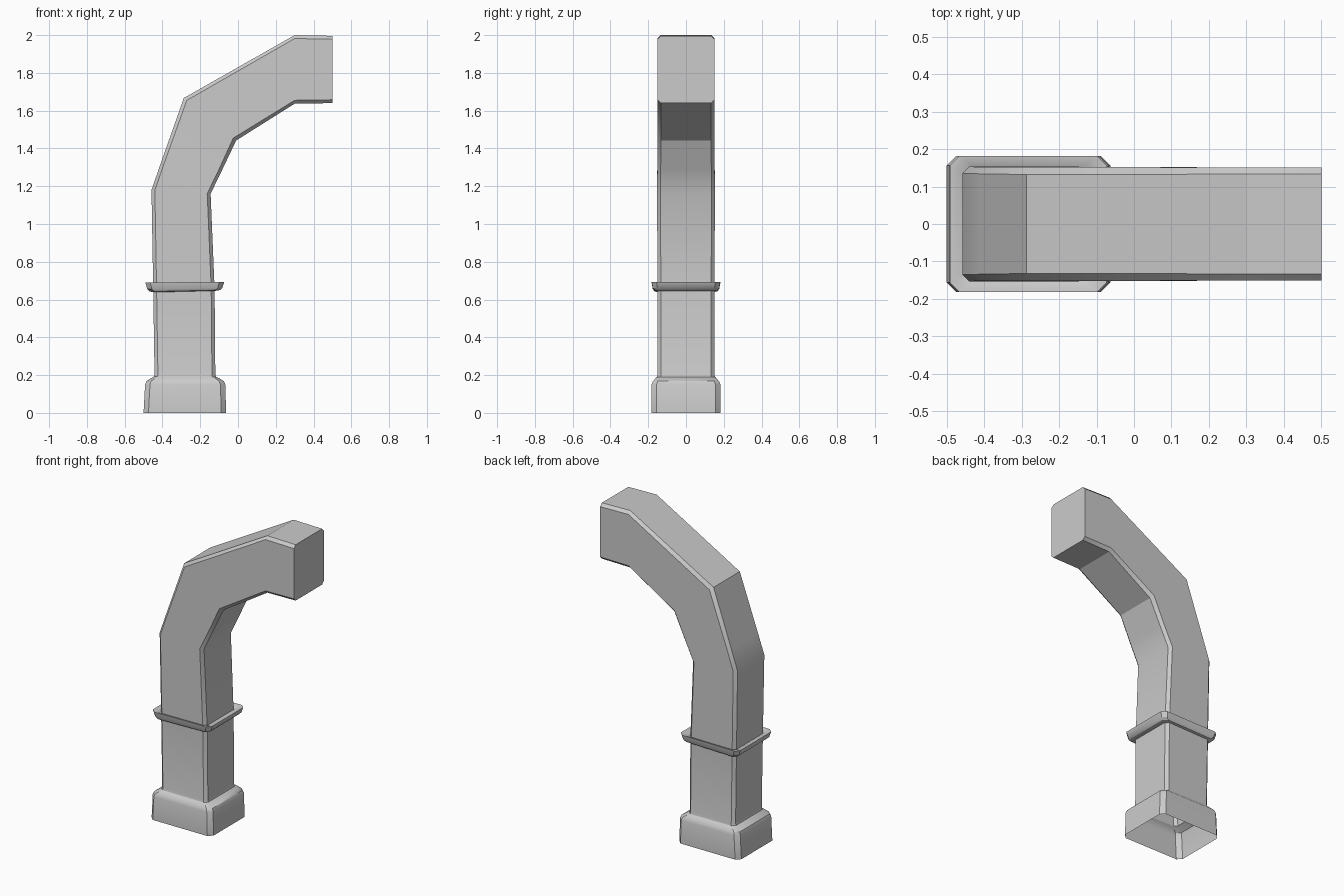
import bpy, bmesh, math
from mathutils import Vector

if "Cube" in bpy.data.objects:
    bpy.data.objects.remove(bpy.data.objects["Cube"])


def loft(name, sections, cap_end=False, angle=30):
    """Skin chamfered rectangles given as (outer x, outer z, inner x, inner z, half depth, chamfer)."""
    bm = bmesh.new()
    rings = []
    for ox, oz, ix, iz, h, c in sections:
        o, i = Vector((ox, 0, oz)), Vector((ix, 0, iz))
        u = (i - o).normalized() * c
        y, yc = Vector((0, h, 0)), Vector((0, h - c, 0))
        pts = [o + u - y, i - u - y, i - yc, i + yc,
               i - u + y, o + u + y, o + yc, o - yc]
        rings.append([bm.verts.new(p) for p in pts])
    for a, b in zip(rings, rings[1:]):
        for k in range(8):
            n = (k + 1) % 8
            bm.faces.new((a[k], a[n], b[n], b[k]))
    if cap_end:
        bm.faces.new(rings[-1])
    mesh = bpy.data.meshes.new(name)
    bm.to_mesh(mesh)
    bm.free()
    ob = bpy.data.objects.new(name, mesh)
    bpy.context.collection.objects.link(ob)
    bpy.ops.object.select_all(action='DESELECT')
    ob.select_set(True)
    bpy.context.view_layer.objects.active = ob
    bpy.ops.object.shade_smooth_by_angle(angle=math.radians(angle))
    return ob


# Hollow flared foot running into the column and the angled arm
loft("column_and_arm", [
    (-.50, 0, -.063, 0, .182, .026),
    (-.492, .15, -.067, .15, .182, .026),
    (-.485, .168, -.075, .168, .175, .025),
    (-.46, .184, -.10, .184, .16, .022),
    (-.446, .192, -.116, .190, .153, .02),
    (-.442, .205, -.12, .205, .15, .018),
    (-.449, .66, -.124, .66, .151, .018),
    (-.458, 1.18, -.145, 1.16, .153, .018),
    (-.413, 1.31, -.082, 1.29, .152, .018),
    (-.287, 1.667, -.01, 1.442, .152, .02),
    (.30, 2.0, .30, 1.637, .151, .018),
    (.50, 1.996, .50, 1.64, .151, .018),
], cap_end=True)

# Collar moulding around the column, slightly tilted
loft("collar", [
    (-.444, .638, -.120, .646, .148, .018),
    (-.465, .642, -.095, .650, .166, .022),
    (-.480, .655, -.083, .662, .176, .024),
    (-.491, .690, -.073, .694, .182, .026),
    (-.475, .690, -.090, .692, .172, .024),
    (-.444, .675, -.120, .680, .148, .018),
])
